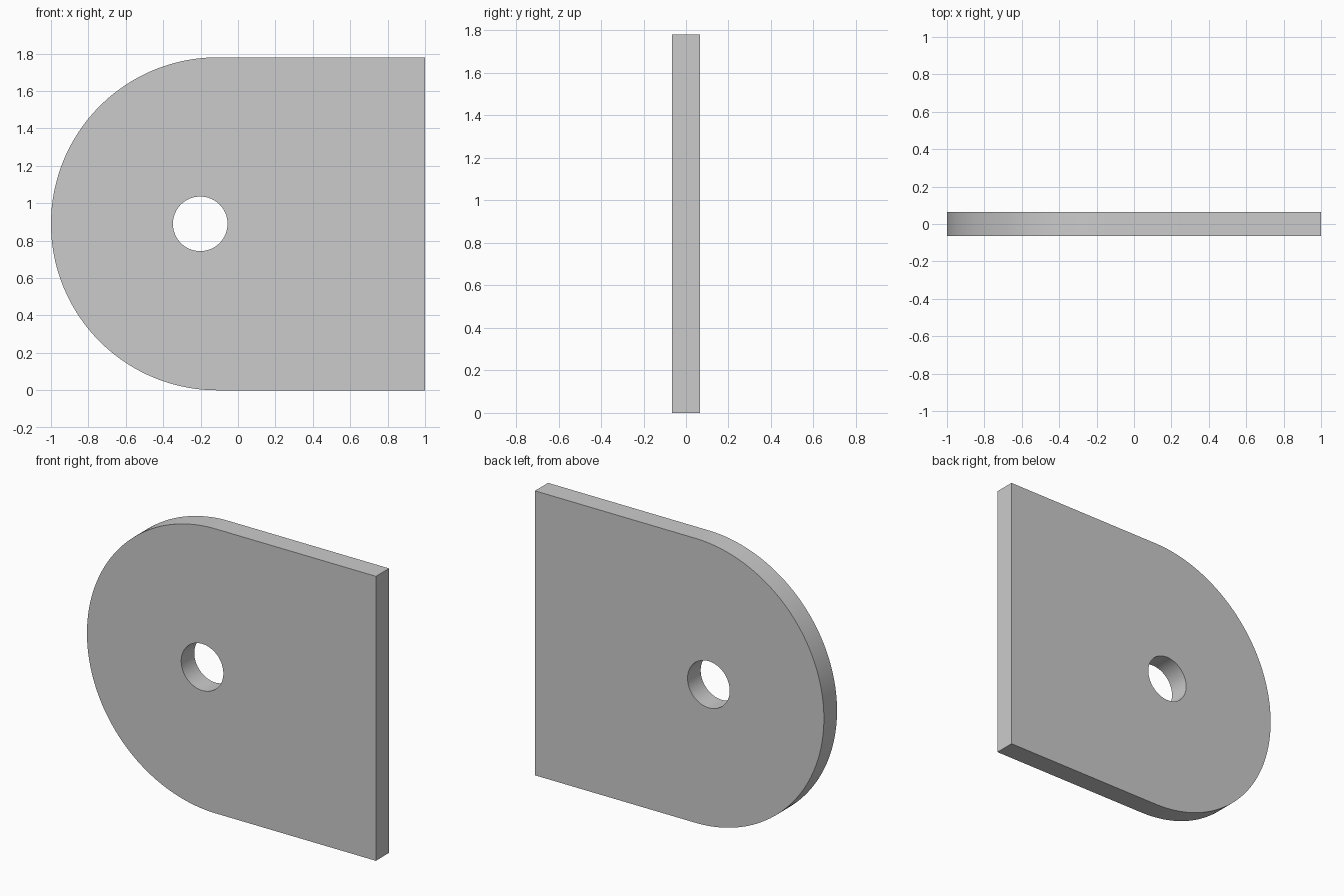
import bpy, bmesh
from math import pi, sin, cos, radians

if "Cube" in bpy.data.objects:
    bpy.data.objects.remove(bpy.data.objects["Cube"])

HEIGHT, THICK = 1.78, 0.13
R = HEIGHT / 2
HOLE_X, HOLE_R = -0.202, 0.146


def arc(cx, cz, r, start, end, n):
    return [(cx + r * cos(start + (end - start) * i / n),
             cz + r * sin(start + (end - start) * i / n)) for i in range(n + 1)]


def add_loop(bm, pts):
    vs = [bm.verts.new((x, -THICK / 2, z)) for x, z in pts]
    return [bm.edges.new((a, b)) for a, b in zip(vs, vs[1:] + vs[:1])]


bm = bmesh.new()
# Outline: half-round left end, square right end
edges = add_loop(bm, [(1, 0), (1, HEIGHT)] + arc(-1 + R, R, R, pi / 2, 3 * pi / 2, 96))
# Round through hole
edges += add_loop(bm, arc(HOLE_X, R, HOLE_R, 0, 2 * pi, 64)[:-1])
bmesh.ops.triangle_fill(bm, edges=edges, use_beauty=True)

# Thickness
ext = bmesh.ops.extrude_face_region(bm, geom=bm.faces[:], use_keep_orig=True)
bmesh.ops.translate(bm, vec=(0, THICK, 0),
                    verts=[g for g in ext["geom"] if isinstance(g, bmesh.types.BMVert)])
bmesh.ops.recalc_face_normals(bm, faces=bm.faces[:])
bmesh.ops.dissolve_limit(bm, angle_limit=0.001, verts=bm.verts[:], edges=[])

mesh = bpy.data.meshes.new("rounded_plate")
bm.to_mesh(mesh)
bm.free()
plate = bpy.data.objects.new("rounded_plate", mesh)
bpy.context.collection.objects.link(plate)
bpy.context.view_layer.objects.active = plate
plate.select_set(True)
bpy.ops.object.shade_smooth_by_angle(angle=radians(30))
